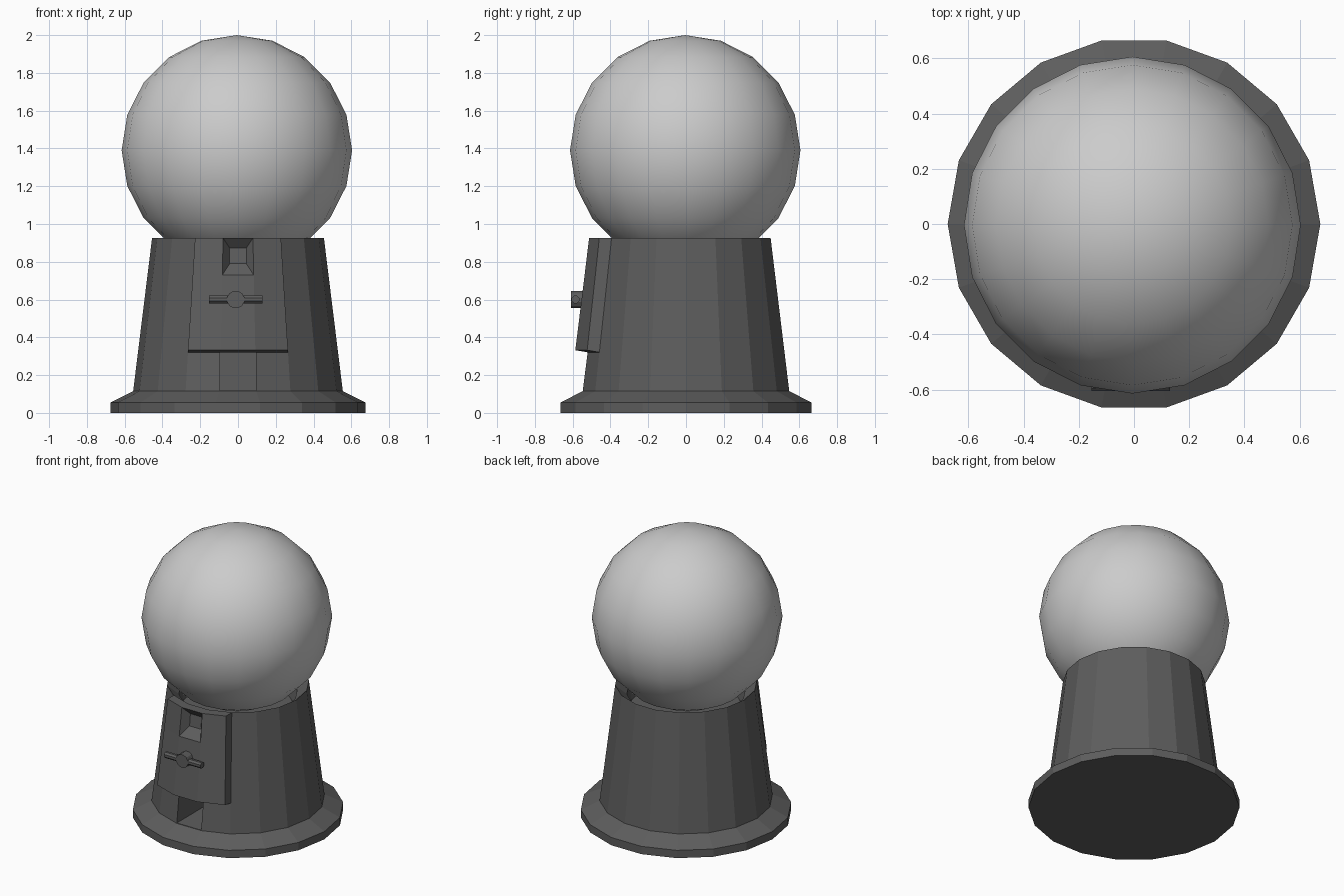
import bpy, bmesh
from math import sin, cos, pi, radians
from mathutils import Matrix

if "Cube" in bpy.data.objects:
    bpy.data.objects.remove(bpy.data.objects["Cube"])

dark = bpy.data.materials.new("dark_grey")
dark.diffuse_color = (0.11, 0.11, 0.11, 1)
dark.use_nodes = True
dark.node_tree.nodes["Principled BSDF"].inputs["Base Color"].default_value = dark.diffuse_color
SIDES = 18


def finish(bm, name, mat=None):
    bmesh.ops.recalc_face_normals(bm, faces=bm.faces[:])
    me = bpy.data.meshes.new(name)
    bm.to_mesh(me)
    bm.free()
    ob = bpy.data.objects.new(name, me)
    bpy.context.collection.objects.link(ob)
    if mat:
        me.materials.append(mat)
    return ob


def lathe(name, profile, mat):
    bm = bmesh.new()
    rings = [[bm.verts.new((r * cos(2 * pi * i / SIDES), r * sin(2 * pi * i / SIDES), z))
              for i in range(SIDES)] for r, z in profile]
    for a, b in zip(rings, rings[1:]):
        for i in range(SIDES):
            j = (i + 1) % SIDES
            bm.faces.new((a[i], a[j], b[j], b[i]))
    bm.faces.new(rings[0][::-1])
    bm.faces.new(rings[-1])
    return finish(bm, name, mat)


def cylinder(name, radius, length, loc, axis, sides):
    bm = bmesh.new()
    m = Matrix.Translation(loc) @ Matrix.Rotation(pi / 2, 4, axis) @ Matrix.Rotation(pi / sides, 4, 'Z')
    bmesh.ops.create_cone(bm, cap_ends=True, segments=sides, radius1=radius,
                          radius2=radius, depth=length, matrix=m)
    return finish(bm, name, dark)


# Tapered pedestal with flared foot and a shallow cup for the globe
body = lathe("pedestal", [(0.675, 0), (0.675, 0.055), (0.555, 0.115),
                          (0.455, 0.925), (0.38, 0.86), (0.36, 0.76)], dark)

# Dispenser opening cut into the front facet
bm = bmesh.new()
bmesh.ops.create_cube(bm, size=1, matrix=Matrix.Translation((0, -0.475, 0.224))
                      @ Matrix.Diagonal((0.19, 0.45, 0.212, 1)))
cutter = finish(bm, "opening_cutter")
cutter.hide_render = True
mod = body.modifiers.new("opening", 'BOOLEAN')
mod.operation = 'DIFFERENCE'
mod.solver = 'EXACT'
mod.object = cutter
bpy.context.view_layer.objects.active = body
bpy.ops.object.modifier_apply(modifier=mod.name)
bpy.data.objects.remove(cutter)

# Front plate: three pedestal facets pushed forward, with a coin slot recess
bm = bmesh.new()


def row(z, dy, dz=0):
    r = 0.555 - 0.1 * (z - 0.115) / 0.81
    return [bm.verts.new((r * cos(radians(a)), r * sin(radians(a)) + dy, z + dz))
            for a in (240, 260, 280, 300)]


front = [row(0.325, -0.065, 0.007), row(0.73, -0.065), row(0.925, -0.065)]
back = [row(0.32, 0.004), row(0.73, 0.004), row(0.925, 0.004)]
for k in range(2):
    for i in range(3):
        if (k, i) != (1, 1):
            bm.faces.new((front[k][i], front[k][i + 1], front[k + 1][i + 1], front[k + 1][i]))
    for i in (0, 3):
        bm.faces.new((front[k][i], front[k + 1][i], back[k + 1][i], back[k][i]))
for k in (0, 2):
    for i in range(3):
        bm.faces.new((front[k][i], front[k][i + 1], back[k][i + 1], back[k][i]))
outer = [front[1][1], front[1][2], front[2][2], front[2][1]]
inner = [bm.verts.new(p) for p in ((-0.044, -0.477, 0.79), (0.044, -0.477, 0.79),
                                   (0.044, -0.468, 0.873), (-0.044, -0.468, 0.873))]
bm.faces.new(inner)
for i in range(4):
    j = (i + 1) % 4
    bm.faces.new((outer[i], outer[j], inner[j], inner[i]))
finish(bm, "front_plate", dark)

# Turning knob and its crossbar
cylinder("knob", 0.047, 0.085, (-0.012, -0.565, 0.60), 'X', 12)
cylinder("knob_bar", 0.022, 0.285, (-0.012, -0.585, 0.60), 'Y', 8)

# Smooth globe
bm = bmesh.new()
bmesh.ops.create_uvsphere(bm, u_segments=20, v_segments=10, radius=0.61,
                          matrix=Matrix.Translation((-0.006, -0.004, 1.39)))
bmesh.ops.delete(bm, geom=bm.verts[:], context='VERTS')
bmesh.ops.create_uvsphere(bm, u_segments=20, v_segments=10, radius=0.61,
                          matrix=Matrix.Translation((-0.006, -0.004, 1.39)))
globe = finish(bm, "globe")
for p in globe.data.polygons:
    p.use_smooth = True
